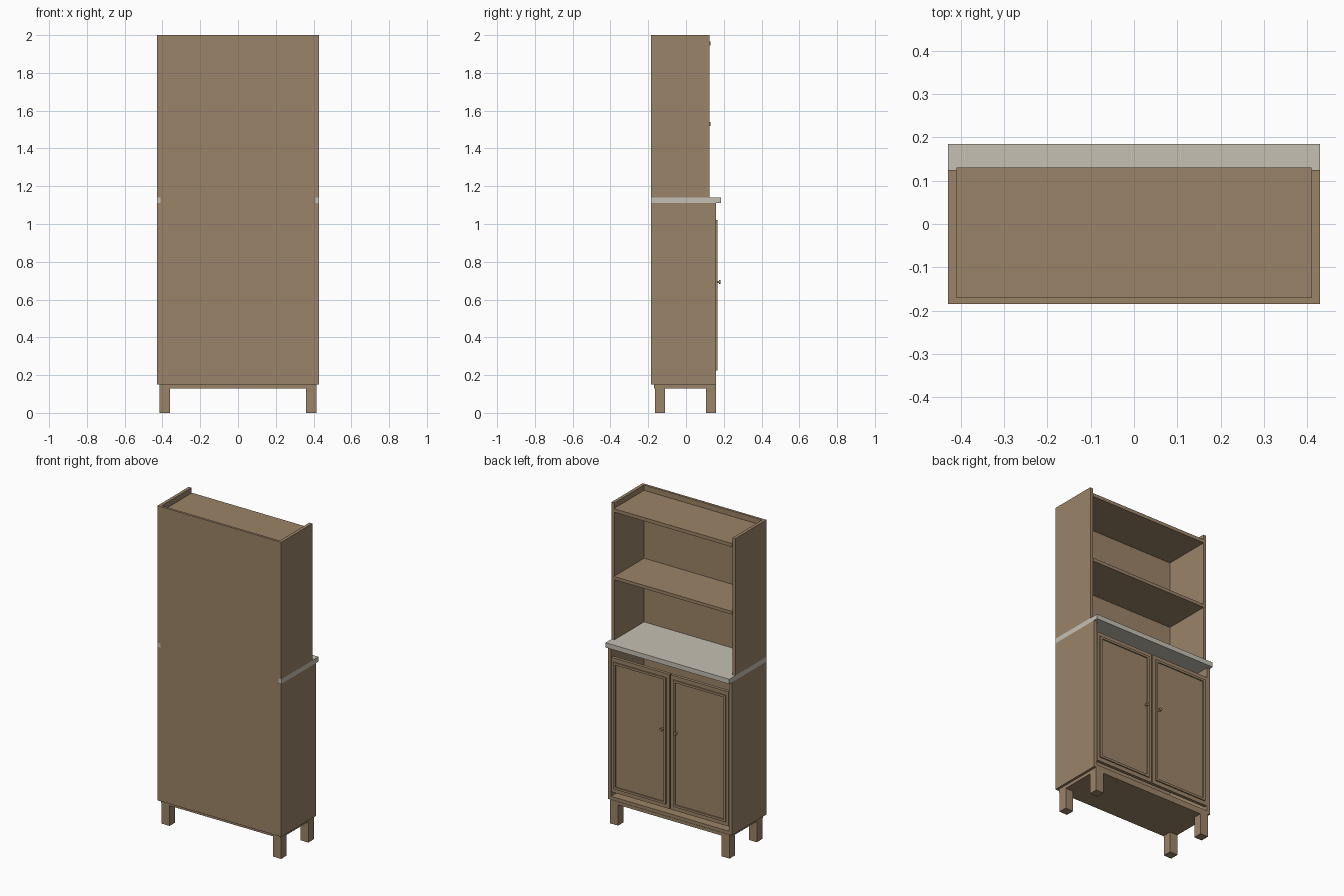
import bpy, math

if "Cube" in bpy.data.objects:
    bpy.data.objects.remove(bpy.data.objects["Cube"])


def material(name, rgb):
    m = bpy.data.materials.new(name)
    m.diffuse_color = (*rgb, 1)
    m.use_nodes = True
    m.node_tree.nodes["Principled BSDF"].inputs["Base Color"].default_value = m.diffuse_color
    return m


wood = material("wood", (0.33, 0.23, 0.14))
stone = material("pale_worktop", (0.56, 0.53, 0.45))


def box(name, x, y, z, mat=wood):
    """Box from (min, max) ranges."""
    me = bpy.data.meshes.new(name)
    v = [(a, b, c) for a in x for b in y for c in z]
    f = [(0, 1, 3, 2), (4, 6, 7, 5), (0, 4, 5, 1), (2, 3, 7, 6), (0, 2, 6, 4), (1, 5, 7, 3)]
    me.from_pydata(v, [], f)
    me.materials.append(mat)
    ob = bpy.data.objects.new(name, me)
    bpy.context.collection.objects.link(ob)
    return ob


def span(s, a, b):
    """Range a..b mirrored to side s."""
    return (a, b) if s > 0 else (-b, -a)


def disc(name, x, z, r, y0, y1):
    bpy.ops.mesh.primitive_cylinder_add(vertices=20, radius=r, depth=y1 - y0,
                                        location=(x, (y0 + y1) / 2, z),
                                        rotation=(math.pi / 2, 0, 0))
    ob = bpy.context.object
    ob.name = name
    ob.data.materials.append(wood)
    bpy.ops.object.shade_smooth_by_angle()


# Carcass: back panel, floor, base plate and worktop
box("back_panel", (-0.41, 0.41), (-0.185, -0.17), (0.15, 2.0))
box("cabinet_floor", (-0.41, 0.41), (-0.17, 0.158), (0.15, 0.17))
box("base_plate", (-0.415, 0.415), (-0.17, 0.16), (0.13, 0.15))
box("worktop", (-0.43, 0.43), (-0.184, 0.185), (1.11, 1.14), stone)

# Open shelves of the upper part
box("middle_shelf", (-0.41, 0.41), (-0.17, 0.13), (1.52, 1.54))
box("top_shelf", (-0.41, 0.41), (-0.17, 0.13), (1.944, 1.966))

for s, side in ((-1, "left"), (1, "right")):
    # Side panels
    box(f"{side}_lower_side", span(s, 0.41, 0.43), (-0.185, 0.16), (0.15, 1.11))
    box(f"{side}_upper_side", span(s, 0.41, 0.43), (-0.185, 0.125), (1.14, 2.0))
    # Legs
    box(f"{side}_front_leg", span(s, 0.36, 0.415), (-0.165, -0.11), (0, 0.13))
    box(f"{side}_back_leg", span(s, 0.36, 0.415), (0.105, 0.16), (0, 0.13))
    # Door with raised moulding
    box(f"{side}_door", span(s, 0.003, 0.407), (0.14, 0.16), (0.2, 1.045))
    x0, x1, z0, z1, w = 0.025, 0.39, 0.225, 1.02, 0.014
    y = (0.16, 0.167)
    box(f"{side}_moulding_inner", span(s, x0, x0 + w), y, (z0, z1))
    box(f"{side}_moulding_outer", span(s, x1 - w, x1), y, (z0, z1))
    box(f"{side}_moulding_bottom", span(s, x0 + w, x1 - w), y, (z0, z0 + w))
    box(f"{side}_moulding_top", span(s, x0 + w, x1 - w), y, (z1 - w, z1))
    # Knob
    disc(f"{side}_knob_stem", s * 0.048, 0.693, 0.006, 0.16, 0.175)
    disc(f"{side}_knob_head", s * 0.048, 0.693, 0.010, 0.174, 0.182)
